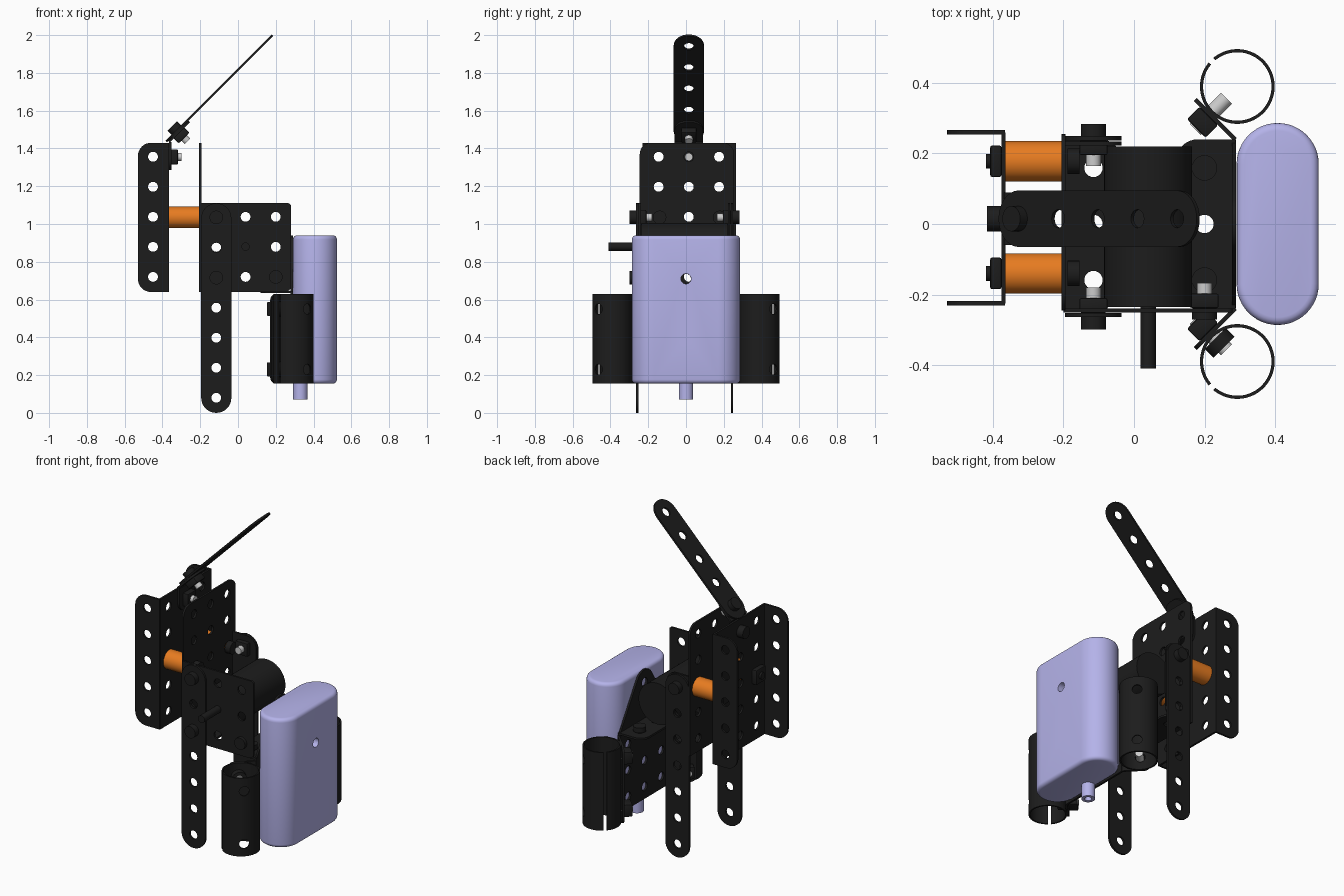
import bpy, bmesh
from math import pi, sin, cos, radians, sqrt
from mathutils import Vector, Matrix

if "Cube" in bpy.data.objects:
    bpy.data.objects.remove(bpy.data.objects["Cube"])

P = 0.159          # hole pitch
T = 0.006          # half thickness of the sheet metal
X, Y, Z = Vector((1, 0, 0)), Vector((0, 1, 0)), Vector((0, 0, 1))
D = sqrt(0.5)


def material(name, rgb):
    m = bpy.data.materials.new(name)
    m.diffuse_color = (*rgb, 1)
    m.use_nodes = True
    m.node_tree.nodes["Principled BSDF"].inputs["Base Color"].default_value = m.diffuse_color
    return m


BLACK = material("black", (0.012, 0.012, 0.012))
ORANGE = material("orange", (0.8, 0.2, 0.015))
LILAC = material("lilac", (0.46, 0.45, 0.82))


def finish(ob, mat):
    bpy.ops.object.select_all(action='DESELECT')
    ob.select_set(True)
    bpy.context.view_layer.objects.active = ob
    if mat:
        ob.data.materials.clear()
        ob.data.materials.append(mat)
    bpy.ops.object.shade_smooth_by_angle(angle=radians(35))
    return ob


def mesh_object(name, bm, mat):
    bmesh.ops.recalc_face_normals(bm, faces=bm.faces)
    me = bpy.data.meshes.new(name)
    bm.to_mesh(me)
    bm.free()
    ob = bpy.data.objects.new(name, me)
    bpy.context.collection.objects.link(ob)
    return finish(ob, mat)


def arc(c, r, a0, a1, n):
    return [(c[0] + r * cos(radians(a0 + (a1 - a0) * i / n)),
             c[1] + r * sin(radians(a0 + (a1 - a0) * i / n))) for i in range(n + 1)]


def rrect(u0, v0, u1, v1, radii):
    """Rectangle; corner radii in order: u0v0, u1v0, u1v1, u0v1."""
    pts = []
    for i, (u, v, r) in enumerate(zip((u0, u1, u1, u0), (v0, v0, v1, v1), radii)):
        if r == 0:
            pts.append((u, v))
        else:
            c = (u + (r if u == u0 else -r), v + (r if v == v0 else -r))
            pts += arc(c, r, 180 + 90 * i, 270 + 90 * i, 8)
    return pts


def plate(name, outline, holes, origin, u, v, mat=BLACK):
    """Sheet with round holes, drawn in the u-v plane."""
    cu = bpy.data.curves.new(name, 'CURVE')
    cu.dimensions, cu.fill_mode, cu.extrude = '2D', 'BOTH', T
    for pts in [outline] + [arc(h, 0.026, 0, 345, 23) for h in holes]:
        sp = cu.splines.new('POLY')
        sp.points.add(len(pts) - 1)
        for p, q in zip(sp.points, pts):
            p.co = (q[0], q[1], 0, 1)
        sp.use_cyclic_u = True
    ob = bpy.data.objects.new(name, cu)
    bpy.context.collection.objects.link(ob)
    dg = bpy.context.evaluated_depsgraph_get()
    bm = bmesh.new()
    bm.from_mesh(bpy.data.meshes.new_from_object(ob.evaluated_get(dg)))
    bpy.data.objects.remove(ob)
    bmesh.ops.remove_doubles(bm, verts=bm.verts, dist=1e-5)
    w = u.cross(v)
    m = Matrix((u, v, w)).transposed().to_4x4()
    m.translation = Vector(origin)
    bm.transform(m)
    return mesh_object(name, bm, mat)


def rod(name, p, d, length, r, mat=None, sides=32):
    bm = bmesh.new()
    bmesh.ops.create_cone(bm, cap_ends=True, segments=sides, radius1=r, radius2=r, depth=length)
    bm.transform(Matrix.Translation(Vector(p) + d * length / 2) @ Z.rotation_difference(d).to_matrix().to_4x4())
    return mesh_object(name, bm, mat)


def nut(name, p, d, side, h=0.042, s=0.08):
    """Square nut starting at p and rising along d."""
    bm = bmesh.new()
    bmesh.ops.create_cube(bm, size=1)
    bmesh.ops.scale(bm, vec=(s, s, h), verts=bm.verts)
    bmesh.ops.bevel(bm, geom=bm.edges[:], offset=0.006, segments=2, affect='EDGES', profile=0.5)
    m = Matrix((side, d.cross(side), d)).transposed().to_4x4()
    m.translation = Vector(p) + d * h / 2
    bm.transform(m)
    return mesh_object(name, bm, BLACK)


def bolt(name, p, d, side, reach=0.03, head=0.035, nut_side=True, shank=None):
    """Head on the +d side of p, nut and shank end on the other side."""
    p = Vector(p)
    rod(name + "_head", p + d * T, d, head, 0.036, BLACK, 24)
    if nut_side:
        nut(name + "_nut", p - d * T, -d, side)
        rod(name + "_shank", p, -d, 0.048 + reach, 0.021, shank, 20)


def prism(name, outline, z0, z1, mat, bevel=0):
    bm = bmesh.new()
    f = bm.faces.new([bm.verts.new((x, y, z0)) for x, y in outline])
    r = bmesh.ops.extrude_face_region(bm, geom=[f])
    bmesh.ops.translate(bm, vec=(0, 0, z1 - z0), verts=[v for v in r['geom'] if isinstance(v, bmesh.types.BMVert)])
    if bevel:
        rim = [e for e in bm.edges if abs(e.verts[0].co.z - e.verts[1].co.z) < 1e-6]
        bmesh.ops.bevel(bm, geom=rim, offset=bevel, segments=4, affect='EDGES', profile=0.5)
    return mesh_object(name, bm, mat)


def drill(ob, cutters):
    for c in cutters:
        m = ob.modifiers.new("hole", 'BOOLEAN')
        m.object, m.operation, m.solver = c, 'DIFFERENCE', 'EXACT'
    bpy.context.view_layer.update()
    dg = bpy.context.evaluated_depsgraph_get()
    me = bpy.data.meshes.new_from_object(ob.evaluated_get(dg))
    ob.modifiers.clear()
    ob.data = me
    for c in cutters:
        bpy.data.objects.remove(c)
    finish(ob, None)


ROW3 = [-0.145, 0.015, 0.175]
Z5 = [0.72 + P * i for i in range(5)]

# rear U channel
plate("channel_web", rrect(-0.225, 0.64, 0.26, 1.43, (0, 0, 0, 0)),
      [(y, z) for y in ROW3 for z in Z5], (-0.37, 0, 0), Y, Z)
for n, y in (("front", -0.225), ("back", 0.26)):
    plate("channel_flange_" + n, rrect(-0.53, 0.64, -0.366, 1.43, (0.07, 0, 0, 0.07)),
          [(-0.45, z) for z in Z5], (0, y, 0), X, Z)

# orange spacers joining the channel to the frame
for y in (-0.14, 0.178):
    rod("spacer", (-0.365, y, 1.035), X, 0.165, 0.057, ORANGE, 40)
    bolt("spacer_bolt", (-0.195, y, 1.035), X, Y, nut_side=False)
    nut("spacer_nut", (-0.376, y, 1.035), -X, Y, 0.032, 0.09)
    rod("spacer_bolt_end", (-0.37, y, 1.035), -X, 0.05, 0.021, BLACK, 20)

# frame: upright back plate, side tabs, floor flanges
plate("frame_plate", rrect(-0.245, 0.64, 0.255, 1.43, (0, 0, 0.06, 0.06)),
      [(y, z) for y in ROW3 for z in Z5], (-0.2, 0, 0), Y, Z)
plate("frame_tab", rrect(-0.2, 0.64, -0.035, 1.11, (0, 0.06, 0.06, 0)),
      [(-0.115, z) for z in Z5[:3]], (0, 0.228, 0), X, Z)
plate("floor_flange_rear", rrect(-0.2, -0.24, -0.035, 0.24, (0, 0.06, 0.06, 0)),
      [(-0.115, y) for y in (-P, 0, P)], (0, 0, 0.646), X, Y)
plate("floor_flange_front", rrect(0.12, -0.24, 0.288, 0.24, (0.06, 0, 0, 0.06)),
      [(0.2, y) for y in (-P, 0, P)], (0, 0, 0.64), X, Y)
for y in (-P, P):
    bolt("floor_bolt", (0.2, y, 0.646), Z, X, nut_side=False, head=0.03)

# side plate carrying the motor
plate("side_plate", rrect(-0.2, 0.64, 0.28, 1.11, (0, 0.03, 0.015, 0)),
      [(x, z) for x in (-0.115, 0.04, 0.2) for z in Z5[:3] if (x, z) != (0.04, Z5[1])],
      (0, -0.245, 0), X, Z)
rod("motor_body", (0.04, -0.235, 0.88), Y, 0.455, 0.125, BLACK, 48)
rod("motor_shaft", (0.04, -0.41, 0.88), Y, 0.18, 0.022, BLACK, 24)

# legs
for n, y, s in (("front", -0.258, -1), ("back", 0.243, 1)):
    plate("leg_" + n, rrect(-0.195, 0, -0.035, 1.11, (0.0799,) * 4),
          [(-0.115, 0.08 + P * i) for i in range(7)], (0, y, 0), X, Z)
    bolt("leg_bolt_" + n, (-0.115, y, 1.035), Y * s, X)
bolt("leg_bolt_low", (-0.115, -0.258, 0.716), -Y, X)
bolt("side_plate_bolt", (0.2, -0.245, 0.72), -Y, X, head=0.02)

# tilted arm with its bent bracket
up, out = Vector((D, 0, D)), Vector((D, 0, -D))
foot = Vector((-0.38, 0.015, 1.437))
plate("arm", rrect(0, -0.08, 0.795, 0.08, (0.0799,) * 4),
      [(0.08 + P * i, 0) for i in range(5)], foot, up, Y)
plate("arm_bracket_lower", rrect(-0.075, 1.285, 0.075, 1.435, (0.06, 0.06, 0, 0)),
      [(0, 1.355)], (-0.358, 0.015, 0), Y, Z)
plate("arm_bracket_upper", rrect(0.01, -0.075, 0.16, 0.075, (0, 0.06, 0.06, 0)),
      [(0.08, 0)], foot + out * 0.012, up, Y)
bolt("arm_bolt", foot + up * 0.08 + out * 0.006, -out, Y, reach=0.025)
bolt("bracket_bolt", (-0.366, 0.015, 1.355), -X, Y, reach=0.02, head=0.045)

# tapered mounting plate behind the battery
tip = arc((0, 0.86), 0.08, 30, 150, 12)
plate("mount_plate", [(-0.24, 0.155), (0.24, 0.155), (0.24, 0.63)] + tip + [(-0.24, 0.63)],
      [(y, 0.23 + P * i) for y in (-P, 0, P) for i in range(3)] + [(0, 0.71), (0, 0.865)],
      (0.284, 0, 0), Y, Z)

# bent wings with split tubes
for n, s in (("front", -1), ("back", 1)):
    along = Vector((-D, s * D, 0))
    away = Vector((D, s * D, 0))
    bend = Vector((0.287, s * 0.24, 0))
    plate("wing_" + n, rrect(0, 0.155, 0.16, 0.63, (0, 0.04, 0.04, 0)),
          [(0.1, 0.23 + P * i) for i in range(3)], bend, along, Z)
    c = (0.293, s * 0.39)
    a = s * 135
    ring = arc(c, 0.106, a + 5, a + 355, 72) + arc(c, 0.097, a + 355, a + 5, 72)
    tube = prism("split_tube_" + n, ring, 0.155, 0.63, BLACK)
    drill(tube, [rod("drill", Vector((c[0], c[1], z)) - away * 0.2, away, 0.4, 0.028, None, 24)
                 for z in (0.23, 0.55)])
    for z in (0.23, 0.55):
        p = bend + along * 0.1 + Z * z
        nut("wing_nut_" + n, p - away * T, -away, Z, 0.05, 0.075)
        rod("wing_bolt_" + n, p - away * 0.06, away, 0.125, 0.022, None, 20)
        if s < 0:
            rod("wing_bolt_head", p + away * 0.02, away, 0.035, 0.042, BLACK, 24)

# battery pack with two cross holes and a plug
shape = arc((0.4075, 0.17), 0.1165, 0, 180, 24) + arc((0.4075, -0.17), 0.1165, 180, 360, 24)
pack = prism("battery_pack", shape, 0.155, 0.94, LILAC, 0.022)
drill(pack, [rod("drill", (0.2, 0, z), X, 0.5, 0.027, None, 28) for z in (0.39, 0.71)])
plug = rod("battery_plug", (0.33, 0, 0.07), Z, 0.1, 0.038, LILAC)
drill(plug, [rod("drill", (0.33, 0, 0.0), Z, 0.13, 0.02, None, 24)])
